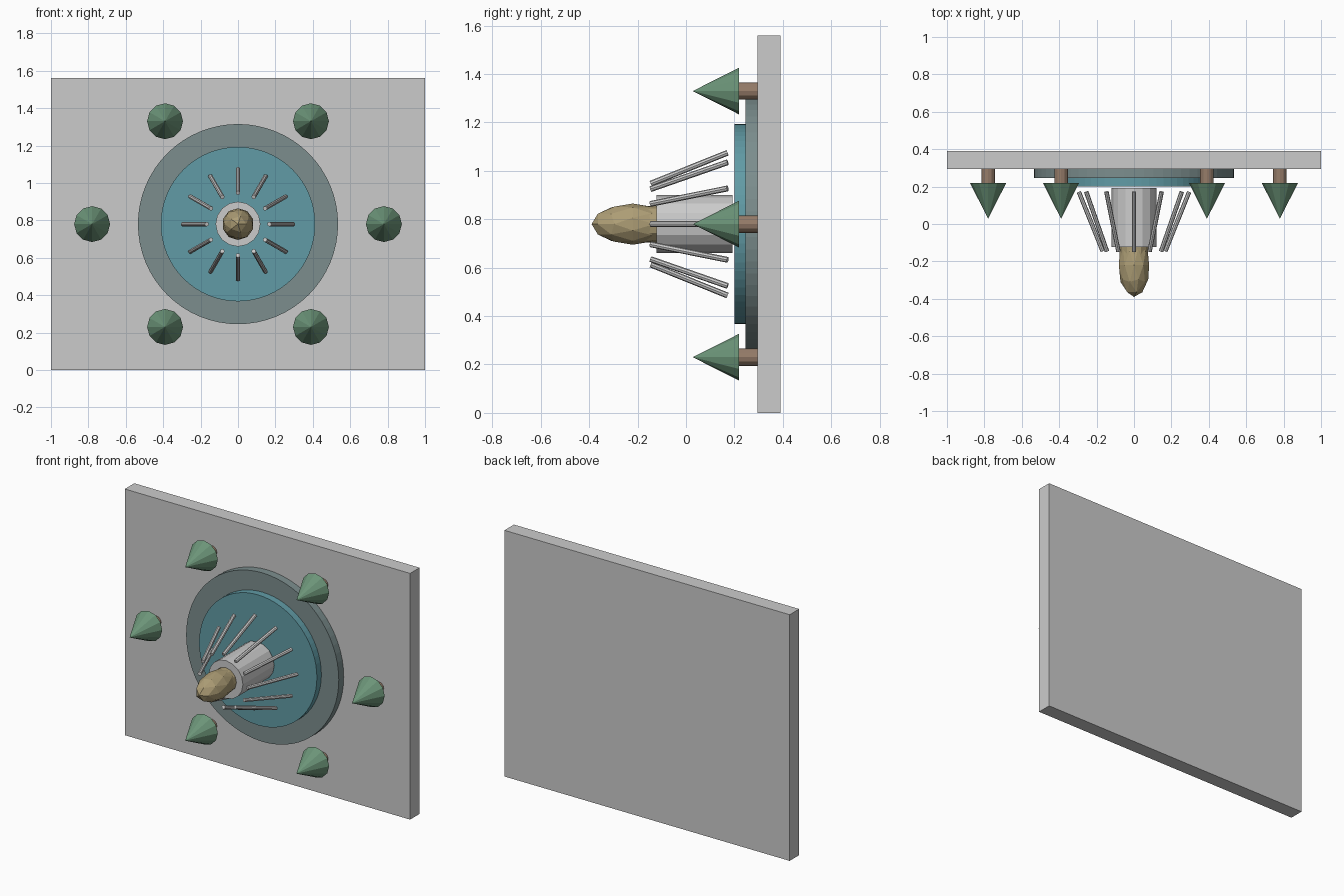
import bpy
from math import cos, sin, tau, pi
from mathutils import Vector

if "Cube" in bpy.data.objects:
    bpy.data.objects.remove(bpy.data.objects["Cube"])

CZ = 0.78  # height of the central axis


def material(name, rgb):
    m = bpy.data.materials.new(name)
    m.diffuse_color = (*rgb, 1)
    m.use_nodes = True
    m.node_tree.nodes["Principled BSDF"].inputs["Base Color"].default_value = m.diffuse_color
    return m


teal = material("teal", (0.12, 0.33, 0.38))
slate = material("slate", (0.20, 0.27, 0.27))
green = material("green", (0.15, 0.30, 0.19))
brown = material("brown", (0.30, 0.20, 0.14))
tan = material("tan", (0.42, 0.34, 0.18))


def rod(name, a, b, r1, r2=None, sides=12, mat=None):
    """Cylinder or cone running from point a to point b."""
    a, b = Vector(a), Vector(b)
    d = b - a
    bpy.ops.mesh.primitive_cone_add(
        vertices=sides, radius1=r1, radius2=r1 if r2 is None else r2,
        depth=d.length, location=(a + b) / 2,
        rotation=d.to_track_quat('Z', 'Y').to_euler())
    ob = bpy.context.object
    ob.name = name
    if mat:
        ob.data.materials.append(mat)
    return ob


# Back plate
bpy.ops.mesh.primitive_cube_add(size=1, location=(0, 0.3425, CZ))
plate = bpy.context.object
plate.name = "back_plate"
plate.scale = (2, 0.095, 1.56)

# Stepped discs
rod("outer_disc", (0, 0.295, CZ), (0, 0.245, CZ), 0.535, sides=64, mat=slate)
rod("inner_disc", (0, 0.246, CZ), (0, 0.20, CZ), 0.413, sides=64, mat=teal)

# Central barrel with a faceted nose
rod("barrel", (0, 0.192, CZ), (0, -0.122, CZ), 0.12, sides=16)
rod("nose_collar", (0, -0.12, CZ), (0, -0.20, CZ), 0.075, sides=12, mat=tan)
bpy.ops.mesh.primitive_ico_sphere_add(subdivisions=2, radius=1, location=(0, -0.22, CZ),
                                      rotation=(pi / 2, 0, 0))
nose = bpy.context.object
nose.name = "nose"
nose.scale = (0.085, 0.085, 0.17)
nose.data.materials.append(tan)

# Ring of slanted prongs
for i in range(12):
    c, s = cos(tau * i / 12), sin(tau * i / 12)
    rod(f"prong_{i + 1}", (0.295 * c, 0.172, CZ + 0.295 * s),
        (0.167 * c, -0.146, CZ + 0.167 * s), 0.012, sides=8)

# Spikes on short stems
for i in range(6):
    x, z = 0.78 * cos(tau * i / 6), CZ + 0.635 * sin(tau * i / 6)
    rod(f"stem_{i + 1}", (x, 0.296, z), (x, 0.21, z), 0.036, sides=12, mat=brown)
    rod(f"spike_{i + 1}", (x, 0.218, z), (x, 0.028, z), 0.096, 0, sides=12, mat=green)
